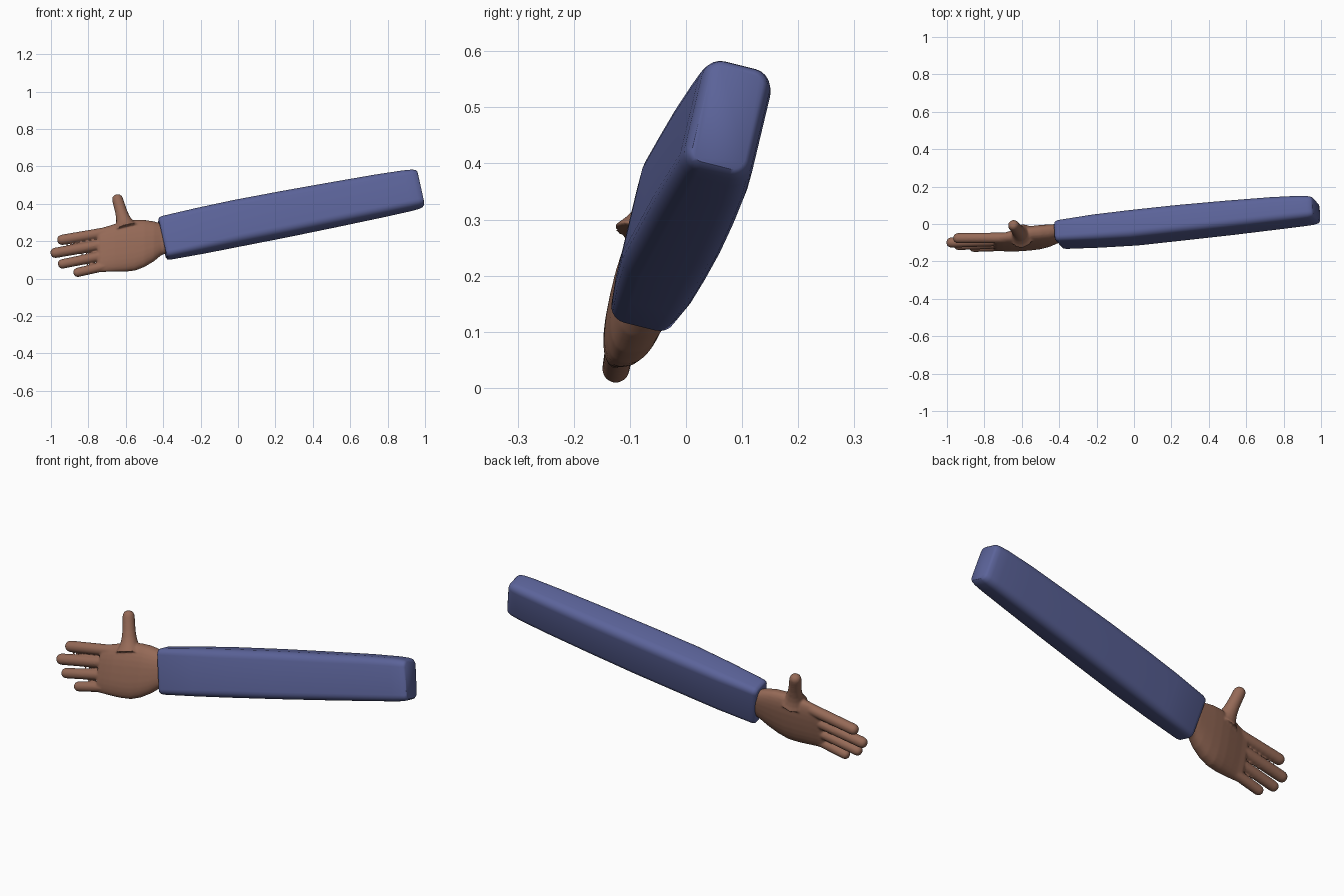
import bpy, bmesh, math
from mathutils import Vector

if "Cube" in bpy.data.objects:
    bpy.data.objects.remove(bpy.data.objects["Cube"])


def material(name, rgb):
    m = bpy.data.materials.new(name)
    m.diffuse_color = (*rgb, 1)
    m.use_nodes = True
    m.node_tree.nodes["Principled BSDF"].inputs["Base Color"].default_value = m.diffuse_color
    return m


BLUE = material("sleeve blue", (0.105, 0.125, 0.32))
BROWN = material("skin brown", (0.30, 0.142, 0.094))


def loft(bm, rings):
    """Skin a list of closed rings and cap both ends."""
    loops = [[bm.verts.new(p) for p in r] for r in rings]
    n = len(loops[0])
    for a, b in zip(loops, loops[1:]):
        for i in range(n):
            bm.faces.new((a[i], a[(i + 1) % n], b[(i + 1) % n], b[i]))
    bm.faces.new(loops[0][::-1])
    bm.faces.new(loops[-1])


def finish(bm, name, mat):
    bmesh.ops.recalc_face_normals(bm, faces=bm.faces)
    me = bpy.data.meshes.new(name)
    bm.to_mesh(me)
    bm.free()
    me.materials.append(mat)
    ob = bpy.data.objects.new(name, me)
    bpy.context.collection.objects.link(ob)
    me.shade_smooth()
    return ob


# Arm frame: along the arm, up across the section, and sideways
ALONG = Vector((1, 0.09, 0.2)).normalized()
UP = Vector((-0.2, 0.23, 0.96))
UP = (UP - ALONG * UP.dot(ALONG)).normalized()
SIDE = UP.cross(ALONG)


def rounded_box_ring(c, w, h, r, seg=5):
    pts = []
    for k, (sx, sy) in enumerate(((1, 1), (-1, 1), (-1, -1), (1, -1))):
        for i in range(seg + 1):
            a = math.pi / 2 * (k + i / seg)
            x = sx * (w / 2 - r) + r * math.cos(a)
            y = sy * (h / 2 - r) + r * math.sin(a)
            pts.append(c + SIDE * x + UP * y)
    return pts


# Sleeve: centre, width, height, corner radius from cuff to shoulder
stations = [
    ((-0.405, -0.058, 0.214), 0.090, 0.200, 0.020),
    ((-0.400, -0.058, 0.215), 0.108, 0.220, 0.026),
    ((-0.385, -0.056, 0.218), 0.118, 0.229, 0.030),
    ((-0.200, -0.038, 0.256), 0.142, 0.236, 0.036),
    ((0.000, -0.020, 0.297), 0.156, 0.238, 0.040),
    ((0.250, 0.007, 0.345), 0.156, 0.236, 0.040),
    ((0.500, 0.032, 0.393), 0.152, 0.230, 0.040),
    ((0.750, 0.057, 0.441), 0.142, 0.222, 0.038),
    ((0.900, 0.070, 0.469), 0.132, 0.213, 0.036),
    ((0.945, 0.073, 0.477), 0.124, 0.206, 0.034),
    ((0.966, 0.074, 0.481), 0.112, 0.196, 0.028),
    ((0.975, 0.074, 0.482), 0.096, 0.180, 0.022),
]
bm = bmesh.new()
loft(bm, [rounded_box_ring(Vector(c), w, h, r) for c, w, h, r in stations])
sleeve = finish(bm, "sleeve", BLUE)
bpy.context.view_layer.objects.active = sleeve
sleeve.select_set(True)
bpy.ops.object.shade_smooth_by_angle(angle=math.radians(50))

# Palm: x, low z, high z, middle y, half thickness
palm = [
    (-0.36, 0.145, 0.285, -0.050, 0.040),
    (-0.41, 0.125, 0.295, -0.052, 0.046),
    (-0.45, 0.092, 0.306, -0.062, 0.052),
    (-0.50, 0.062, 0.314, -0.070, 0.055),
    (-0.55, 0.043, 0.314, -0.076, 0.054),
    (-0.60, 0.037, 0.306, -0.083, 0.051),
    (-0.66, 0.036, 0.292, -0.092, 0.044),
    (-0.70, 0.036, 0.280, -0.097, 0.037),
    (-0.735, 0.034, 0.270, -0.099, 0.031),
    (-0.75, 0.045, 0.258, -0.100, 0.020),
]


def palm_ring(x, lo, hi, y, t, n=28, tilt=0.22):
    pts = []
    for i in range(n):
        a = 2 * math.pi * i / n
        ca, sa = math.cos(a), math.sin(a)
        dz = (hi - lo) / 2 * math.copysign(abs(sa) ** 0.8, sa)
        dy = t * math.copysign(abs(ca) ** 0.8, ca)
        pts.append(Vector((x, y + dy + tilt * dz, (lo + hi) / 2 + dz)))
    return pts


def digit(bm, base, tip, r0, r1, flare=0.0, n=16):
    """Tapered finger with a round tip; flare widens the root."""
    base, tip = Vector(base), Vector(tip)
    d = (tip - base).normalized()
    u = d.cross(Vector((0, 1, 0))).normalized()
    v = d.cross(u)
    length = (tip - base).length - r1
    prof = [(length * t, r0 + (r1 - r0) * t + flare * (1 - t) ** 4)
            for t in (0, 0.12, 0.25, 0.4, 0.6, 0.8, 1)]
    prof += [(length + r1 * math.sin(a), r1 * math.cos(a) ** 0.75)
             for a in (0.4, 0.8, 1.15, 1.42)]
    loft(bm, [[base + d * s + (u * math.cos(2 * math.pi * i / n)
               + v * math.sin(2 * math.pi * i / n)) * r for i in range(n)]
              for s, r in prof])


# Hand: palm, four fingers and thumb fused into one soft skin
bm = bmesh.new()
loft(bm, [palm_ring(*p) for p in palm])
for base, tip, r in (
    ((-0.68, -0.074, 0.251), (-0.966, -0.076, 0.203), 0.029),
    ((-0.68, -0.088, 0.191), (-1.002, -0.100, 0.133), 0.029),
    ((-0.68, -0.103, 0.131), (-0.962, -0.115, 0.074), 0.027),
    ((-0.68, -0.118, 0.074), (-0.880, -0.126, 0.028), 0.026),
):
    digit(bm, base, tip, r, r - 0.001)
digit(bm, (-0.598, -0.065, 0.265), (-0.651, 0.001, 0.448), 0.034, 0.030, 0.035)
bmesh.ops.recalc_face_normals(bm, faces=bm.faces)
hand = finish(bm, "hand", BROWN)
remesh = hand.modifiers.new("fuse", 'REMESH')
remesh.mode = 'VOXEL'
remesh.voxel_size = 0.005
remesh.use_smooth_shade = True
smooth = hand.modifiers.new("soften", 'SMOOTH')
smooth.factor = 0.5
smooth.iterations = 6
